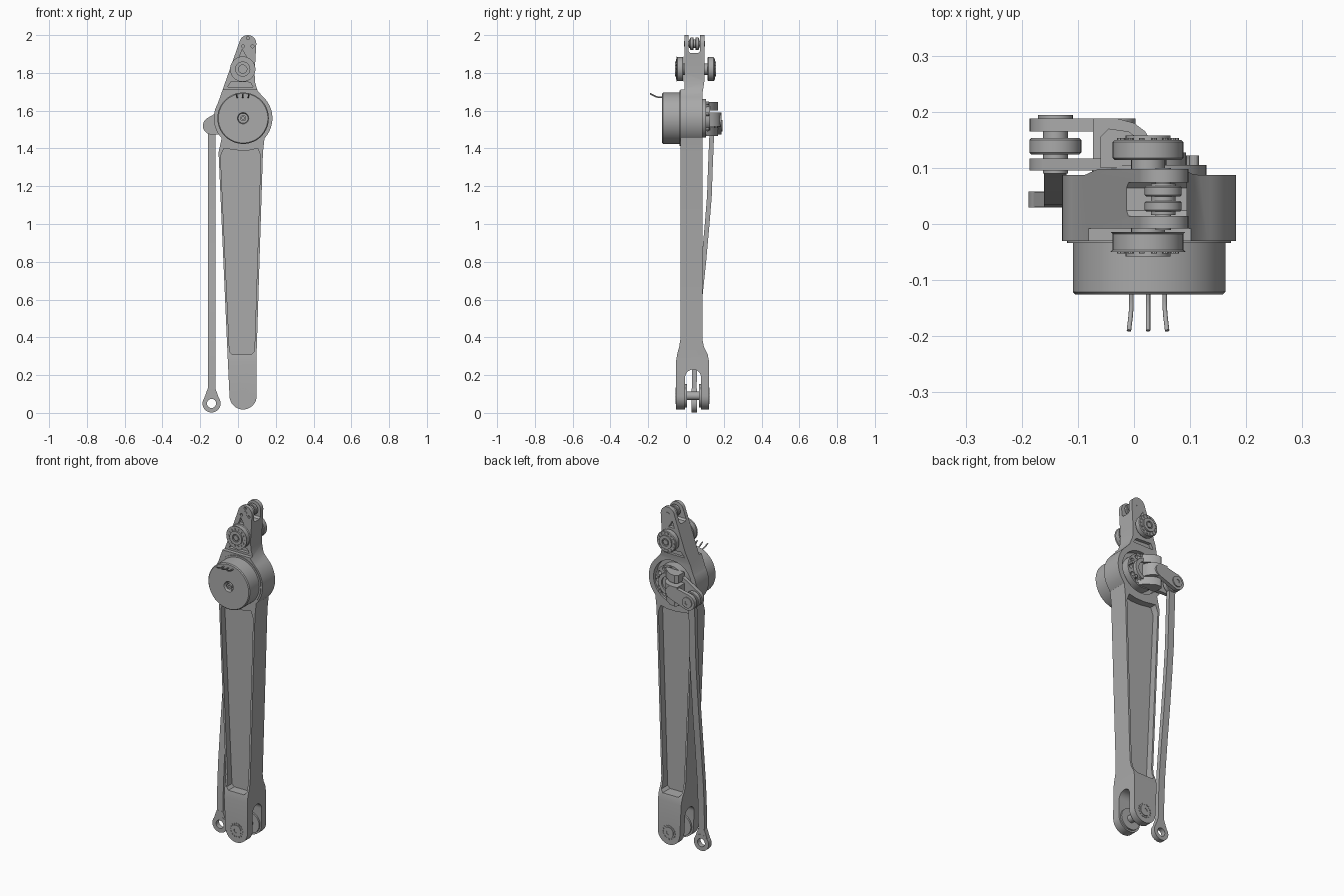
import bpy, bmesh
from math import sin, cos, radians, atan2, acos, hypot, pi
from mathutils import Vector

if "Cube" in bpy.data.objects:
    bpy.data.objects.remove(bpy.data.objects["Cube"])

GREY = (0.4, 0.4, 0.4, 1)
metal = bpy.data.materials.new("plain_grey")
metal.use_nodes = True
metal.diffuse_color = GREY
metal.node_tree.nodes["Principled BSDF"].inputs["Base Color"].default_value = GREY


def finish(name, bm):
    bmesh.ops.remove_doubles(bm, verts=bm.verts, dist=1e-5)
    bmesh.ops.recalc_face_normals(bm, faces=bm.faces)
    mesh = bpy.data.meshes.new(name)
    bm.to_mesh(mesh)
    bm.free()
    mesh.materials.append(metal)
    ob = bpy.data.objects.new(name, mesh)
    bpy.context.collection.objects.link(ob)
    return ob


def select(ob):
    bpy.ops.object.select_all(action='DESELECT')
    ob.select_set(True)
    bpy.context.view_layer.objects.active = ob


def prism(name, pts, a, b, axis="y"):
    """Extrude a flat outline from a to b along an axis."""
    place = {"x": lambda p: (a, p[0], p[1]),
             "y": lambda p: (p[0], a, p[1]),
             "z": lambda p: (p[0], p[1], a)}[axis]
    bm = bmesh.new()
    face = bm.faces.new([bm.verts.new(place(p)) for p in pts])
    out = bmesh.ops.extrude_face_region(bm, geom=[face])
    move = Vector([b - a if c == axis else 0 for c in "xyz"])
    bmesh.ops.translate(bm, vec=move,
                        verts=[v for v in out["geom"] if isinstance(v, bmesh.types.BMVert)])
    return finish(name, bm)


def lathe(name, centre, profile, n=48):
    """Spin a closed (radius, y) profile around an axis along y."""
    x, z = centre
    bm = bmesh.new()
    vs = [bm.verts.new((x + r, y, z)) for r, y in profile]
    edges = [bm.edges.new((vs[i], vs[(i + 1) % len(vs)])) for i in range(len(vs))
             if profile[i][0] + profile[(i + 1) % len(vs)][0] > 0]
    bmesh.ops.spin(bm, geom=vs + edges, cent=(x, 0, z), axis=(0, 1, 0),
                   angle=2 * pi, steps=n, use_merge=False)
    return finish(name, bm)


def disc(name, centre, r, y0, y1, hole=0, n=48, chamfer=0):
    c = chamfer
    outer = [(r - c, y0), (r, y0 + c), (r, y1 - c), (r - c, y1)] if c else [(r, y0), (r, y1)]
    return lathe(name, centre, [(hole, y0)] + outer + [(hole, y1)], n)


def arc(cx, cz, r, start, end, n=16):
    angles = [radians(start + (end - start) * i / n) for i in range(n + 1)]
    return [(cx + r * cos(t), cz + r * sin(t)) for t in angles]


def link(c1, r1, c2, r2):
    """Outline wrapping two circles."""
    d = atan2(c2[1] - c1[1], c2[0] - c1[0])
    k = acos((r1 - r2) / hypot(c2[0] - c1[0], c2[1] - c1[1]))
    lo, hi, turn = (d - k) * 180 / pi, (d + k) * 180 / pi, 360
    return arc(*c2, r2, lo, hi) + arc(*c1, r1, hi, lo + turn)


def boolean(ob, cutter, operation="DIFFERENCE"):
    select(ob)
    mod = ob.modifiers.new("cut", 'BOOLEAN')
    mod.operation, mod.solver, mod.object = operation, 'EXACT', cutter
    bpy.ops.object.modifier_apply(modifier=mod.name)
    bpy.data.objects.remove(cutter)


def around(centre, r, count, phase=0):
    return [(centre[0] + r * cos(phase + 2 * pi * i / count),
             centre[1] + r * sin(phase + 2 * pi * i / count)) for i in range(count)]


KNEE, HUB, ROLLER, TIP = (0.027, 0.09), (0.027, 1.56), (0.025, 1.82), (0.052, 1.955)
CRANK, FOOT = (-0.14, 1.52), (-0.14, 0.05)

# Main beam: front outline trimmed by its side profile
outline = (arc(*KNEE, 0.072, 180, 360) + [(0.098, 0.3), (0.132, 1.38)]
           + arc(*HUB, 0.155, -43, 48, 28) + [(0.104, 1.705), (0.09, 1.75), (0.088, 1.8)]
           + arc(*TIP, 0.045, 0, 160) + arc(*HUB, 0.155, 150, 223, 22)
           + [(-0.103, 1.38), (-0.055, 0.3)])
beam = prism("main_beam", outline, -0.1, 0.2)
side = [(-0.053, 0), (0.122, 0), (0.122, 0.27), (0.115, 0.31), (0.095, 0.35), (0.087, 0.39),
        (0.087, 1.69), (0.098, 1.76), (0.098, 2.1), (-0.008, 2.1), (-0.008, 1.713),
        (-0.03, 1.713), (-0.03, 0.39), (-0.036, 0.35), (-0.047, 0.31), (-0.053, 0.27)]
boolean(beam, prism("trim", side, -0.5, 0.5, "x"), "INTERSECT")

# Long pockets leave a thin web in the middle
pocket = [(-0.03, 0.31), (0.072, 0.31), (0.087, 0.325), (0.12, 1.36), (0.105, 1.4),
          (0.06, 1.39), (0.0, 1.39), (-0.075, 1.4), (-0.092, 1.36), (-0.045, 0.325)]
for y0, y1 in ((-0.2, 0.008), (0.047, 0.3)):
    boolean(beam, prism("cutter", pocket, y0, y1))

# Neck pockets
for shape in ([(-0.055, 1.725), (0.08, 1.725), (0.065, 1.75), (-0.035, 1.755)],
              [(0.008, 1.885), (0.045, 1.885), (0.022, 1.925)]):
    for y0, y1 in ((-0.2, 0.012), (0.078, 0.3)):
        boolean(beam, prism("cutter", shape, y0, y1))

# Knee slot, top fork slot and rear gear recess
slot = [(-0.005, -0.1), (0.08, -0.1)] + arc(0.0375, 0.187, 0.0425, 0, 180)
boolean(beam, prism("cutter", slot, -0.5, 0.5, "x"))
fork = [(0.014, 2.1), (0.014, 1.915), (0.024, 1.905), (0.064, 1.905), (0.074, 1.915), (0.074, 2.1)]
boolean(beam, prism("cutter", fork, -0.5, 0.5, "x"))
boolean(beam, disc("cutter", HUB, 0.125, 0.055, 0.3))
for hole in around(TIP, 0.029, 3, pi / 2):
    boolean(beam, disc("cutter", hole, 0.008, -0.05, 0.005, n=12))

# Motor with a sunken centre and shaft
lathe("motor_can", HUB, [(0, -0.1), (0.026, -0.1), (0.026, -0.12), (0.03, -0.126), (0.131, -0.126),
                         (0.136, -0.121), (0.136, -0.028), (0, -0.028)], 72)
disc("motor_shaft", HUB, 0.016, -0.122, -0.099, hole=0.007, n=24)
disc("motor_flange", HUB, 0.146, -0.034, -0.01, n=72)

# Three motor wires
for i in range(3):
    x = 0.025 + (i - 1) * 0.03
    curve = bpy.data.curves.new("wire", 'CURVE')
    curve.dimensions, curve.bevel_depth, curve.use_fill_caps = '3D', 0.004, True
    line = curve.splines.new('BEZIER')
    line.bezier_points.add(2)
    path = [(0, -0.12, 1.67), (0, -0.15, 1.672), ((i - 1) * 0.004, -0.19, 1.69)]
    for bp, (dx, y, z) in zip(line.bezier_points, path):
        bp.co = (x + dx, y, z)
        bp.handle_left_type = bp.handle_right_type = 'AUTO'
    curve.materials.append(metal)
    bpy.context.collection.objects.link(bpy.data.objects.new("motor_wire", curve))

# Gear carrier with a ring of holes
carrier = disc("gear_carrier", HUB, 0.102, 0.05, 0.105, hole=0.03, n=60)
for hole in around(HUB, 0.083, 12):
    boolean(carrier, disc("cutter", hole, 0.012, 0.07, 0.2, n=16))
disc("carrier_ring", HUB, 0.066, 0.1, 0.127, hole=0.045)
for spot in around(HUB, 0.083, 6, pi / 12):
    disc("carrier_bolt", spot, 0.009, 0.1, 0.122, n=12)

# Crank fork that drives the push rod
crank_inner = prism("crank_inner_plate", link(CRANK, 0.046, (-0.005, 1.555), 0.085), 0.095, 0.117)
crank_outer = prism("crank_outer_plate", link(CRANK, 0.046, (-0.035, 1.55), 0.038), 0.165, 0.188)
saddle = [(-0.073, 0.1), (-0.073, 0.188), (-0.03, 0.188), (0.0, 0.18), (0.02, 0.165),
          (0.035, 0.14), (0.042, 0.1)]
prism("crank_bridge", saddle, 1.515, 1.59, "z")
for z in (1.465, 1.6):
    rib = [(-0.06, 0.1), (-0.06, 0.155), (-0.045, 0.17), (-0.01, 0.165), (0.04, 0.13), (0.06, 0.1)]
    prism("crank_rib", rib, z, z + 0.047, "z")
disc("crank_pin", CRANK, 0.022, 0.09, 0.19, n=32)
disc("crank_pin_head", CRANK, 0.031, 0.186, 0.194, hole=0.012, n=32)

# Push rod with an eye at each end
path = [(1.49, 0.137), (1.3, 0.129), (1.15, 0.124), (1.0, 0.112), (0.8, 0.094), (0.6, 0.073),
        (0.4, 0.054), (0.25, 0.046), (0.085, 0.043)]
strip = [(y + 0.0125, z) for z, y in path] + [(y - 0.0125, z) for z, y in reversed(path)]
prism("push_rod", strip, -0.16, -0.12, "x")
disc("rod_top_eye", CRANK, 0.046, 0.124, 0.153, hole=0.02, chamfer=0.003)
disc("rod_foot_eye", FOOT, 0.048, 0.029, 0.058, hole=0.024)
foot_neck = [(-0.18, 0.075), (-0.16, 0.13), (-0.12, 0.13), (-0.1, 0.075)]
prism("rod_foot_neck", foot_neck, 0.03, 0.057)

# Side rollers on the neck axle, mirrored about the neck's middle
MID = 0.05
disc("roller_axle", ROLLER, 0.03, -0.05, 0.15, n=32)
for s in (-1, 1):
    y = lambda d: MID + s * d
    disc("side_roller", ROLLER, 0.063, y(0.064), y(0.1), hole=0.028, chamfer=0.004 * s)
    disc("roller_cap", ROLLER, 0.04, y(0.098), y(0.108), hole=0.022, n=32)
    disc("roller_screw", ROLLER, 0.017, y(0.09), y(0.106), n=6)
    for spot in around(ROLLER, 0.05, 14):
        disc("roller_stud", spot, 0.005, y(0.098), y(0.103), n=8)

# Small rollers inside the top fork
disc("fork_pin", TIP, 0.014, -0.011, 0.1, n=24)
for y0 in (0.022, 0.049):
    disc("fork_roller", TIP, 0.033, y0, y0 + 0.019, hole=0.012, chamfer=0.003)
disc("fork_spacer", TIP, 0.022, 0.016, 0.072, n=32)

# Knee pin, bearings and toothed washers
disc("knee_pin", KNEE, 0.022, -0.05, 0.118, n=32)
for y0 in (-0.008, 0.07):
    disc("knee_bearing", KNEE, 0.062, y0, y0 + 0.013, hole=0.02)
for y0, y1 in ((-0.056, -0.05), (0.119, 0.125)):
    disc("knee_washer", KNEE, 0.031, y0, y1, hole=0.014, n=32)
    for spot in around(KNEE, 0.039, 16):
        disc("washer_tooth", spot, 0.005, y0, y1, n=8)

# Smooth round surfaces, keep edges sharp
for ob in [o for o in bpy.context.collection.objects if o.type == 'MESH' and metal.name in o.data.materials]:
    select(ob)
    bpy.ops.object.shade_smooth_by_angle(angle=radians(30))
